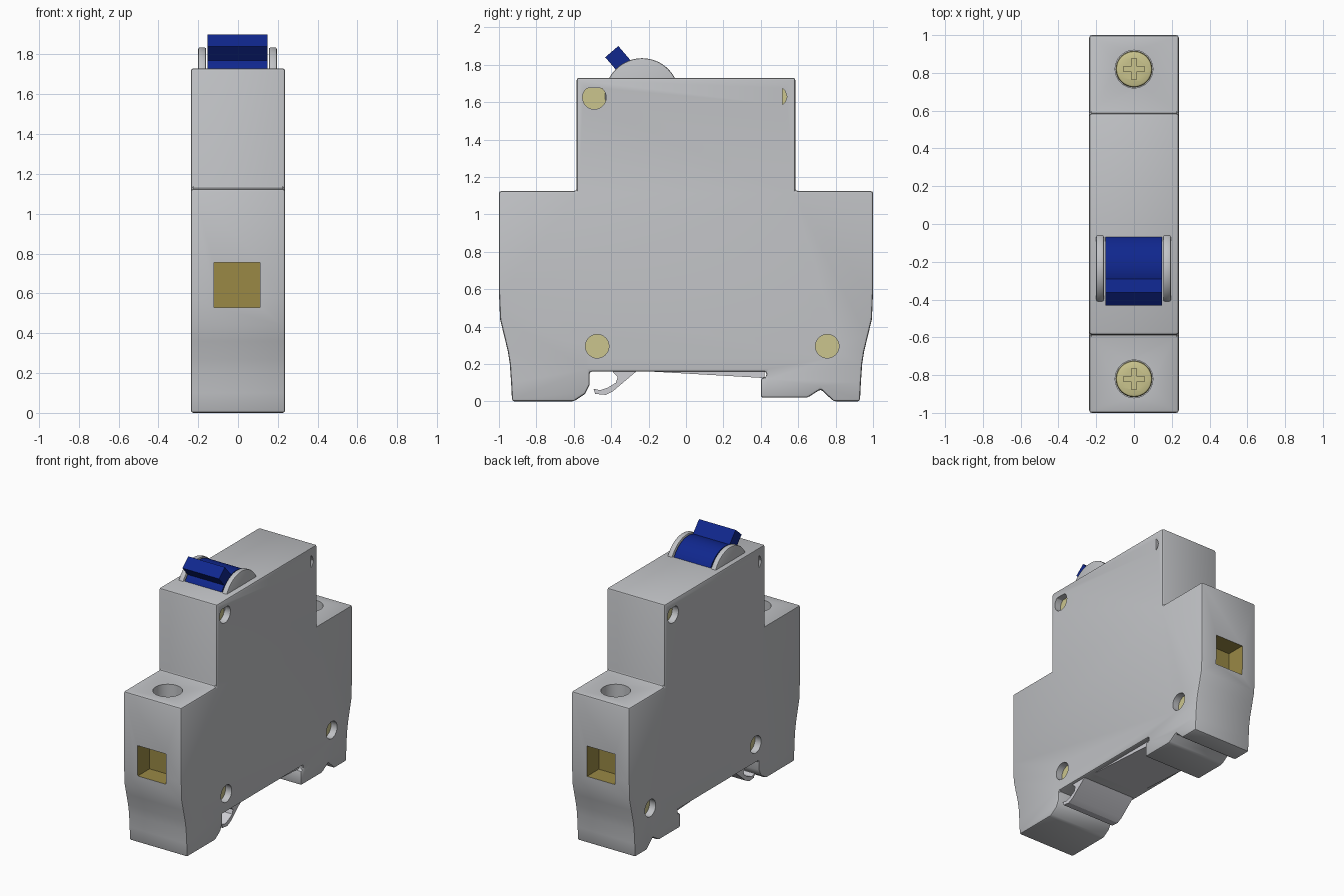
import bpy, bmesh
from math import cos, sin, pi

cube = bpy.data.objects.get("Cube")
if cube:
    bpy.data.objects.remove(cube, do_unlink=True)


def material(name, rgb):
    m = bpy.data.materials.new(name)
    m.use_nodes = True
    m.diffuse_color = (*rgb, 1)
    m.node_tree.nodes["Principled BSDF"].inputs["Base Color"].default_value = (*rgb, 1)
    return m


GREY = material("grey plastic", (0.53, 0.54, 0.56))
PALE = material("pale plastic", (0.61, 0.61, 0.65))
BLUE = material("blue plastic", (0.005, 0.02, 0.27))
BRASS = material("pale brass", (0.60, 0.56, 0.27))
GOLD = material("dark gold", (0.32, 0.25, 0.06))


def prism(name, pts, lo, hi, mat=GREY, axis="x"):
    """Extrude a (y, z) outline along x, or an (x, y) outline along z."""
    bm = bmesh.new()
    place = (lambda a, b, t: (t, a, b)) if axis == "x" else (lambda a, b, t: (a, b, t))
    low = [bm.verts.new(place(a, b, lo)) for a, b in pts]
    high = [bm.verts.new(place(a, b, hi)) for a, b in pts]
    bm.faces.new(low)
    bm.faces.new(high)
    for i in range(len(pts)):
        j = (i + 1) % len(pts)
        bm.faces.new((low[i], low[j], high[j], high[i]))
    bmesh.ops.recalc_face_normals(bm, faces=bm.faces)
    mesh = bpy.data.meshes.new(name)
    bm.to_mesh(mesh)
    bm.free()
    mesh.materials.append(mat)
    ob = bpy.data.objects.new(name, mesh)
    bpy.context.collection.objects.link(ob)
    return ob


def circle(a, b, r, n=32):
    return [(a + r * cos(2 * pi * i / n), b + r * sin(2 * pi * i / n)) for i in range(n)]


def rect(a0, b0, a1, b1):
    return [(a0, b0), (a1, b0), (a1, b1), (a0, b1)]


def activate(ob):
    bpy.ops.object.select_all(action="DESELECT")
    ob.select_set(True)
    bpy.context.view_layer.objects.active = ob


def bevel(ob, width, segments=2):
    activate(ob)
    mod = ob.modifiers.new("bevel", "BEVEL")
    mod.width, mod.segments, mod.limit_method = width, segments, "ANGLE"
    bpy.ops.object.modifier_apply(modifier=mod.name)


def cut(ob, cutter):
    activate(ob)
    mod = ob.modifiers.new("cut", "BOOLEAN")
    mod.operation, mod.solver, mod.object = "DIFFERENCE", "EXACT", cutter
    bpy.ops.object.modifier_apply(modifier=mod.name)
    bpy.data.objects.remove(cutter, do_unlink=True)


def smooth(ob):
    activate(ob)
    bpy.ops.object.shade_smooth_by_angle(angle=0.5)


# Housing: stepped side outline with a rail channel underneath
W = 0.237
flank = [(0.93, 0), (0.935, 0.1), (0.942, 0.2), (0.953, 0.27),
         (0.975, 0.36), (0.994, 0.44), (1, 0.58), (1, 1.125),
         (0.585, 1.125), (0.585, 1.73)]
rail = [(0.79, 0), (0.72, 0.065), (0.65, 0.02), (0.40, 0.02), (0.40, 0.125),
        (0.43, 0.13), (0.43, 0.16), (-0.515, 0.16), (-0.515, 0.09),
        (-0.54, 0.04), (-0.60, 0)]
outline = [(-y, z) for y, z in flank] + flank[::-1] + rail
housing = prism("housing", outline, -W, W)
bevel(housing, 0.013)

# Wire pockets and screw wells at both ends
for s in (-1, 1):
    cut(housing, prism("pocket_cutter", rect(s * 0.86, 0.53, s * 1.1, 0.755), -0.12, 0.11))
    cut(housing, prism("well_cutter", circle(0, s * 0.82, 0.1), 0.92, 1.3, axis="z"))

# Rivet recesses on both sides
FLOOR = 0.187
for s in (-1, 1):
    lens = [(0.515, 1.675), (0.53, 1.66), (0.54, 1.63), (0.53, 1.6), (0.515, 1.585)]
    shapes = [circle(-0.475, 0.295, 0.063), circle(0.755, 0.295, 0.063),
              [(s * y, min(z, 1.675)) for y, z in circle(-0.49, 1.625, 0.063, 30)],
              [(s * y, z) for y, z in lens]]
    for pts in shapes:
        cut(housing, prism("rivet_cutter", pts, s * FLOOR, s * 0.3))

# Colour recess floors brass and pocket walls gold
housing.data.materials.clear()
for m in (GREY, BRASS, GOLD):
    housing.data.materials.append(m)
for f in housing.data.polygons:
    c = f.center
    f.material_index = 0
    if abs(f.normal.x) > 0.9 and abs(abs(c.x) - FLOOR) < 0.004:
        f.material_index = 1
    elif abs(c.x) < 0.125 and 0.52 < c.z < 0.76 and 0.85 < abs(c.y) < 0.985:
        f.material_index = 2
smooth(housing)

# Terminal screws with cross slots
for label, s in (("front", -1), ("back", 1)):
    y = s * 0.82
    screw = prism(label + "_terminal_screw", circle(0, y, 0.097), 0.9, 0.98, BRASS, "z")
    bevel(screw, 0.015)
    for a, b in ((0.055, 0.013), (0.013, 0.055)):
        cut(screw, prism("slot_cutter", rect(-a, y - b, a, y + b), 0.95, 1.1, BRASS, "z"))
    smooth(screw)

# Toggle: side cheeks, drum and lever
CY, CZ = -0.235, 1.637
for label, lo, hi in (("right", -0.2, -0.16), ("left", 0.155, 0.195)):
    cheek = prism(label + "_toggle_cheek", circle(CY, CZ, 0.198, 64), lo, hi)
    bevel(cheek, 0.008)
    smooth(cheek)
drum = prism("toggle_drum", circle(CY, CZ, 0.19, 64), -0.152, 0.147, BLUE)
smooth(drum)
prism("toggle_lever", [(-0.432, 1.84), (-0.362, 1.9), (-0.25, 1.77), (-0.32, 1.71)],
      -0.152, 0.147, BLUE)

# Rail clip: curled spring hook and sloping slider
hook = [(-0.26, 0.165), (-0.39, 0.055), (-0.43, 0.035), (-0.485, 0.04),
        (-0.495, 0.068), (-0.46, 0.06), (-0.42, 0.073), (-0.375, 0.1),
        (-0.365, 0.13), (-0.39, 0.155), (-0.39, 0.165)]
clip = prism("rail_clip_hook", hook, -0.215, 0.215, PALE)
smooth(clip)
prism("rail_clip_slider", [(-0.28, 0.165), (0.42, 0.165), (0.42, 0.125)], -0.2, 0.2, PALE)
